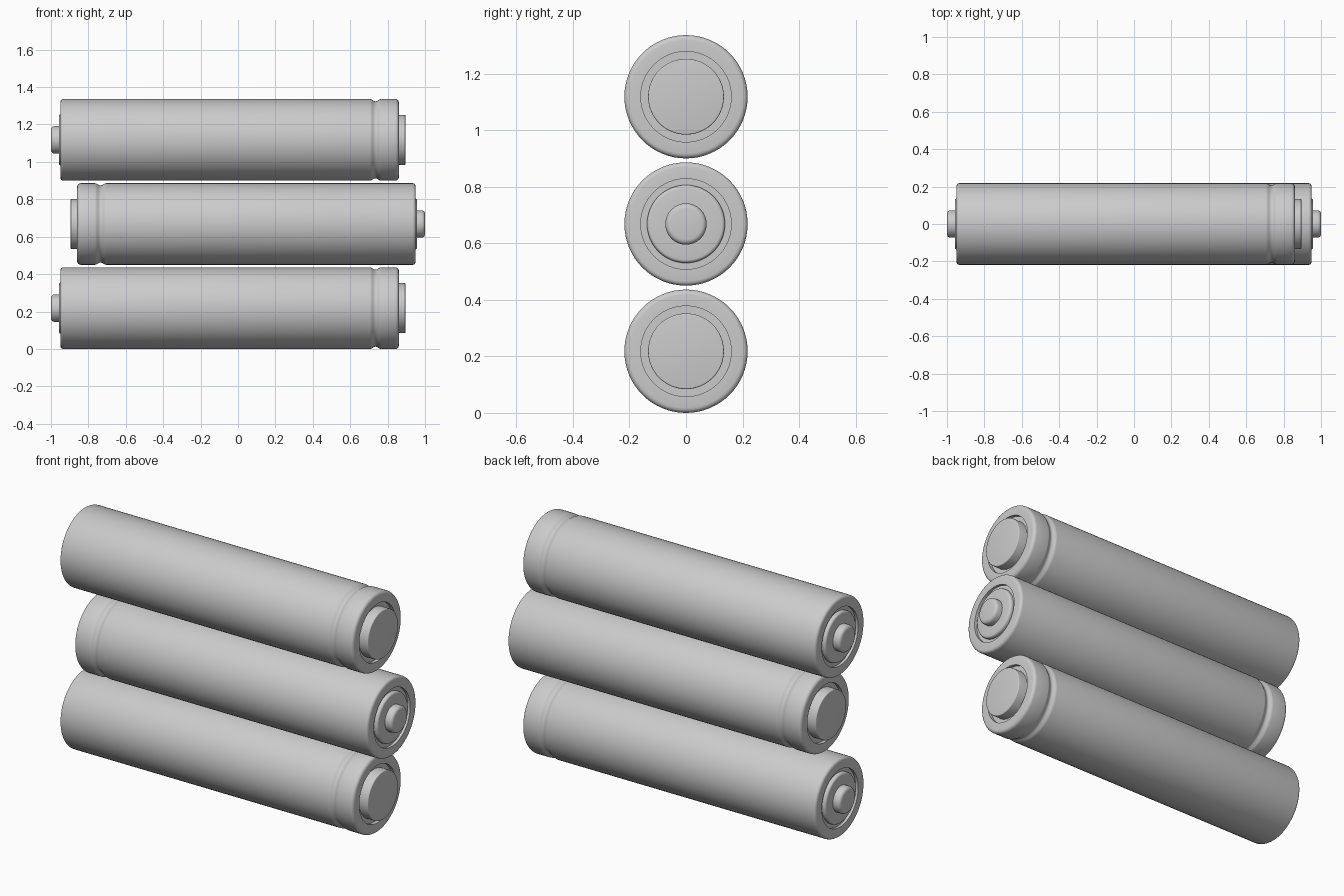
import bpy, bmesh, math
from mathutils import Vector

cube = bpy.data.objects.get("Cube")
if cube:
    bpy.data.objects.remove(cube, do_unlink=True)

grey = bpy.data.materials.new("plain_grey")
grey.use_nodes = True
colour = (0.6, 0.6, 0.6, 1)
grey.diffuse_color = colour
grey.node_tree.nodes["Principled BSDF"].inputs["Base Color"].default_value = colour

RADIUS = 0.218
SPACING = 0.45


def rounded(x, r, size, sx, steps=4):
    """Quarter-round from the outer wall to the end face; sx is the outward end direction."""
    points = []
    for i in range(steps + 1):
        a = math.pi / 2 * i / steps
        points.append((x - sx * size * (1 - math.sin(a)), r - size * (1 - math.cos(a))))
    return points


def lathe(name, profile, centre_z, flipped):
    """Revolve (x, radius) points about the long axis."""
    bm = bmesh.new()
    verts = [bm.verts.new((x, 0, r)) for x, r in profile]
    edges = [bm.edges.new(pair) for pair in zip(verts, verts[1:])]
    bmesh.ops.spin(bm, geom=verts + edges, cent=(0, 0, 0), axis=(1, 0, 0),
                   angle=math.tau, steps=64, use_merge=True)
    bmesh.ops.remove_doubles(bm, verts=bm.verts, dist=0.0002)
    bmesh.ops.recalc_face_normals(bm, faces=bm.faces)
    mesh = bpy.data.meshes.new(name)
    bm.to_mesh(mesh)
    bm.free()
    mesh.materials.append(grey)
    obj = bpy.data.objects.new(name, mesh)
    bpy.context.collection.objects.link(obj)
    obj.location = Vector((0, 0, centre_z))
    obj.rotation_euler.z = math.pi if flipped else 0
    bpy.ops.object.select_all(action="DESELECT")
    obj.select_set(True)
    bpy.context.view_layer.objects.active = obj
    bpy.ops.object.shade_smooth_by_angle(angle=math.radians(35))
    return obj


# Wrapper with a recess at each end and a soft crimp near the flat terminal
crimp = []
for i in range(13):
    t = i / 12
    crimp.append((0.705 + 0.06 * t, RADIUS - 0.006 * (1 - math.cos(math.tau * t))))
shell = [(-0.935, 0), (-0.935, 0.16), (-0.95, 0.16)]
shell += rounded(-0.95, RADIUS, 0.016, -1)[::-1]
shell += crimp
shell += rounded(0.86, RADIUS, 0.018, 1)
shell += [(0.86, 0.16), (0.84, 0.16), (0.84, 0)]

# Raised terminal: shallow plate carrying a rounded button
button = [(-0.93, 0), (-0.93, 0.138)]
button += rounded(-0.957, 0.138, 0.012, -1)
button += [(-0.957, 0.073)]
button += rounded(-1.0, 0.073, 0.018, -1)
button += [(-1.0, 0)]

# Flat terminal disc
disc = [(0.83, 0), (0.83, 0.134)]
disc += rounded(0.895, 0.134, 0.005, 1)
disc += [(0.895, 0)]

# Stack of three cells, the middle one reversed
for i, level in enumerate(("lower", "middle", "upper")):
    z = RADIUS + i * SPACING
    flipped = i == 1
    lathe(level + "_battery_shell", shell, z, flipped)
    lathe(level + "_positive_terminal", button, z, flipped)
    lathe(level + "_negative_terminal", disc, z, flipped)
